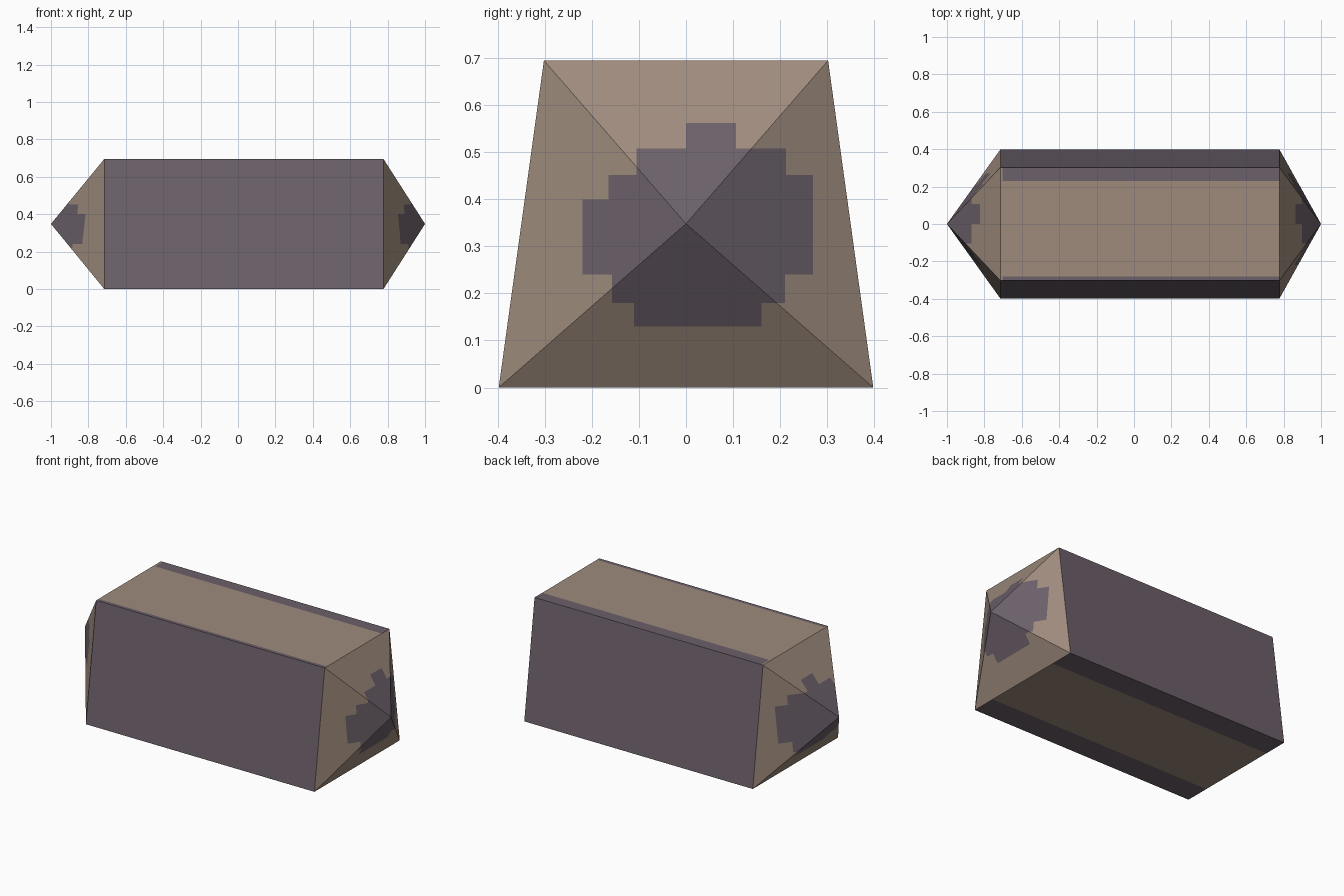
import bpy, bmesh
from mathutils import Vector

if "Cube" in bpy.data.objects:
    bpy.data.objects.remove(bpy.data.objects["Cube"])

H, YB, YT = 0.695, 0.398, 0.302        # height, half widths at bottom and top
X0, X1, TIP = -0.715, 0.778, 0.348     # body ends, tip height


def material(name, rgb):
    m = bpy.data.materials.new(name)
    m.diffuse_color = (*rgb, 1)
    m.use_nodes = True
    m.node_tree.nodes["Principled BSDF"].inputs["Base Color"].default_value = m.diffuse_color
    return m


MATS = [material("tan brown", (0.342, 0.258, 0.202)),
        material("purple grey", (0.150, 0.119, 0.144))]

# Purple patch on the ends as stacked rectangles: y min, y max, z min, z max
PATCH = [(0.0, 0.106, 0.45, 0.562), (-0.105, 0.213, 0.40, 0.508),
         (-0.165, 0.27, 0.38, 0.452), (-0.22, 0.27, 0.24, 0.40),
         (-0.157, 0.21, 0.18, 0.24), (-0.11, 0.16, 0.13, 0.18)]


def section(bm, x):
    return [bm.verts.new(p) for p in
            ((x, -YB, 0), (x, YB, 0), (x, YT, H), (x, -YT, H))]


def cut(bm, axis, value):
    co, no = Vector((0, 0, 0)), Vector((0, 0, 0))
    co[axis], no[axis] = value, 1
    bmesh.ops.bisect_plane(bm, geom=bm.verts[:] + bm.edges[:] + bm.faces[:],
                           plane_co=co, plane_no=no, dist=1e-5)


def finish(bm, name, is_purple):
    bm.normal_update()
    for f in bm.faces:
        f.material_index = int(is_purple(f.calc_center_median(), f.normal))
    me = bpy.data.meshes.new(name)
    bm.to_mesh(me)
    bm.free()
    for m in MATS:
        me.materials.append(m)
    bpy.context.collection.objects.link(bpy.data.objects.new(name, me))


# Tapered body: purple sides, purple strips along the top and bottom edges
def body_purple(c, n):
    if abs(n.y) > 0.5:
        return True
    if n.z > 0.5:
        return c.x > X0 + 0.012 and (c.y > 0.23 or c.y < -0.28)
    return abs(c.y) > 0.25


bm = bmesh.new()
a, b = section(bm, X0), section(bm, X1)
for i in range(4):
    j = (i + 1) % 4
    bm.faces.new((a[i], a[j], b[j], b[i]))
bmesh.ops.recalc_face_normals(bm, faces=bm.faces)
# make sure the normals point outwards
bm.normal_update()
if max(bm.faces, key=lambda f: f.calc_center_median().z).normal.z < 0:
    bmesh.ops.reverse_faces(bm, faces=bm.faces[:])
for y in (-0.28, -0.25, 0.23, 0.25):
    cut(bm, 1, y)
cut(bm, 0, X0 + 0.012)
finish(bm, "body", body_purple)


# Pyramid ends with the stepped patch around the tip
def end_purple(c, n):
    return any(y0 < c.y < y1 and z0 < c.z < z1 for y0, y1, z0, z1 in PATCH)


for name, x, tip_x in (("left_end", X0, -1), ("right_end", X1, 1)):
    bm = bmesh.new()
    ring = section(bm, x)
    tip = bm.verts.new((tip_x, 0, TIP))
    for i in range(4):
        tri = (ring[i], ring[(i + 1) % 4], tip)
        bm.faces.new(tri if tip_x > 0 else tri[::-1])
    for y in sorted({v for r in PATCH for v in r[:2]}):
        cut(bm, 1, y)
    for z in sorted({v for r in PATCH for v in r[2:]}):
        cut(bm, 2, z)
    finish(bm, name, end_purple)
